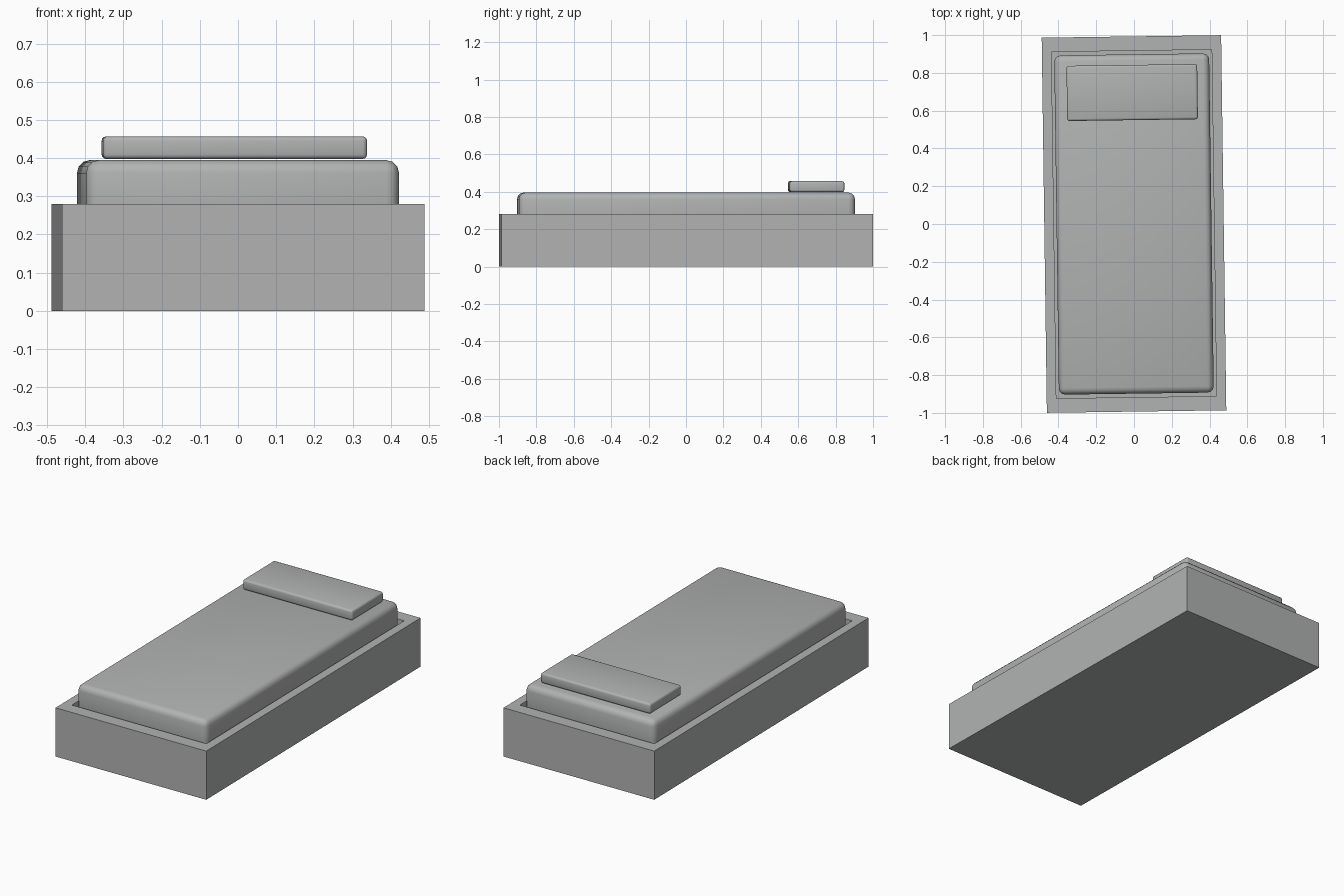
import bpy, bmesh, math
from mathutils import Matrix

if "Cube" in bpy.data.objects:
    bpy.data.objects.remove(bpy.data.objects["Cube"])

TURN = Matrix.Rotation(0.0138, 4, 'Z')   # whole bed is turned very slightly

grey = bpy.data.materials.new("plain grey")
grey.diffuse_color = (0.44, 0.45, 0.445, 1)
grey.use_nodes = True
grey.node_tree.nodes["Principled BSDF"].inputs["Base Color"].default_value = grey.diffuse_color


def box(name, size, centre):
    bm = bmesh.new()
    bmesh.ops.create_cube(bm, size=1)
    bm.transform(Matrix.Translation(centre) @ Matrix.Diagonal((*size, 1)))
    return name, bm


def finish(name, bm):
    bm.transform(TURN)
    bmesh.ops.recalc_face_normals(bm, faces=bm.faces)
    mesh = bpy.data.meshes.new(name)
    bm.to_mesh(mesh)
    bm.free()
    mesh.materials.append(grey)
    ob = bpy.data.objects.new(name, mesh)
    bpy.context.collection.objects.link(ob)
    return ob


def soft_box(name, size, centre, radius):
    name, bm = box(name, size, centre)
    bmesh.ops.bevel(bm, geom=bm.edges[:], offset=radius, segments=3,
                    profile=0.5, affect='EDGES')
    for f in bm.faces:
        f.smooth = True
    return finish(name, bm)


# Bed frame: solid block with a recess sunk into the top
name, bm = box("bed_frame", (0.95, 1.986, 0.28), (0, 0, 0.14))
top = max(bm.faces, key=lambda f: f.calc_center_median().z)
bmesh.ops.inset_region(bm, faces=[top], thickness=0.072)
for v in top.verts:
    v.co.y = math.copysign(0.917, v.co.y)
well = bmesh.ops.extrude_face_region(bm, geom=[top])
bmesh.ops.translate(bm, vec=(0, 0, -0.09),
                    verts=[g for g in well["geom"] if isinstance(g, bmesh.types.BMVert)])
if top.is_valid and top in bm.faces[:]:
    bmesh.ops.delete(bm, geom=[top], context='FACES_ONLY')
finish(name, bm)

# Mattress sits in the recess, pillow lies at the back end
soft_box("mattress", (0.82, 1.796, 0.205), (0, 0, 0.2925), 0.034)
soft_box("pillow", (0.692, 0.292, 0.059), (0, 0.696, 0.4275), 0.012)
